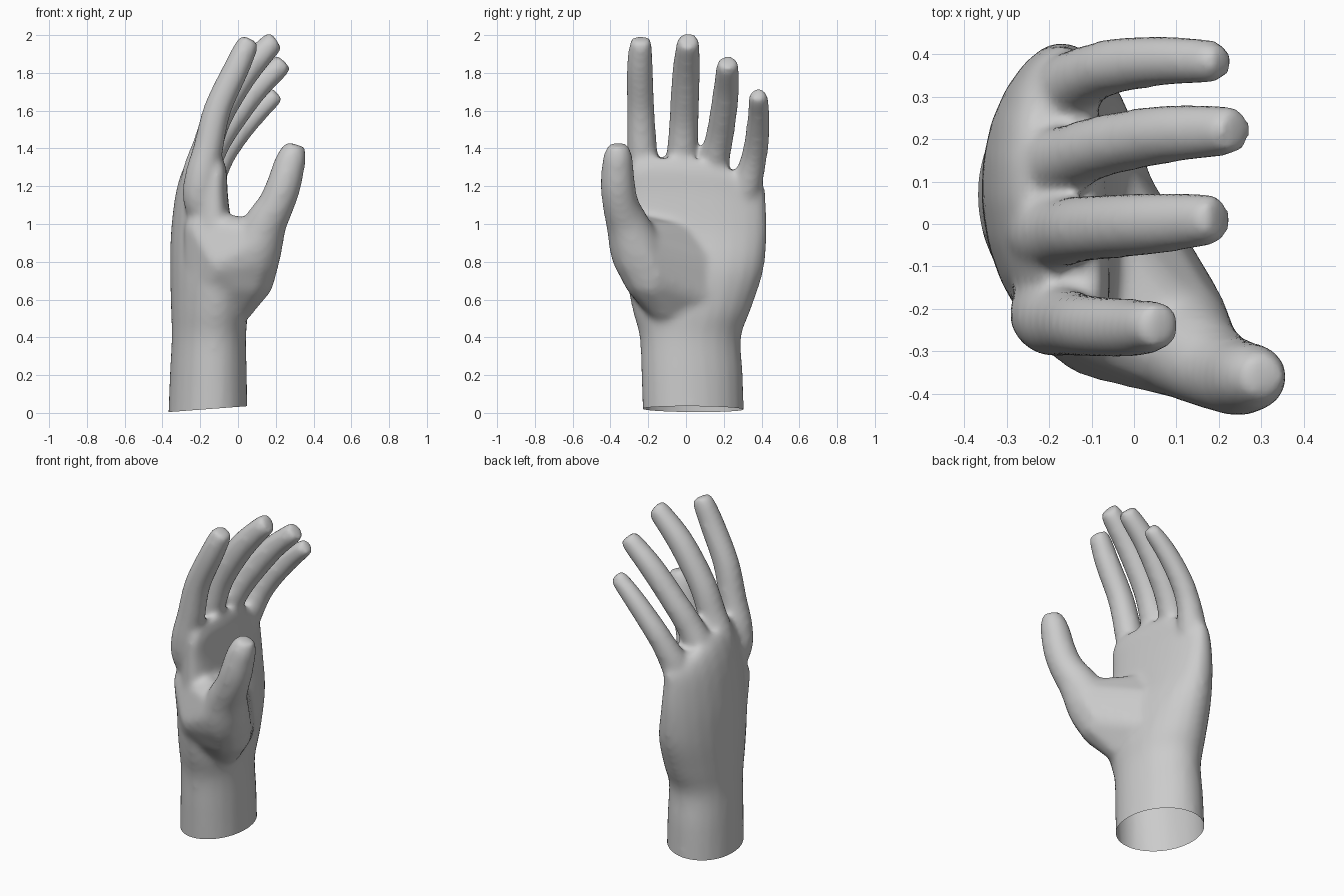
import bpy, bmesh
from math import sin, cos, tau
from mathutils import Vector, Matrix

if "Cube" in bpy.data.objects:
    bpy.data.objects.remove(bpy.data.objects["Cube"])

bm = bmesh.new()
SIDES = 24


def refine(rows, steps=4):
    """Catmull-Rom interpolation between rows of numbers."""
    out = []
    n = len(rows)
    for i in range(n - 1):
        quad = (rows[max(i - 1, 0)], rows[i], rows[i + 1], rows[min(i + 2, n - 1)])
        for k in range(steps):
            t = k / steps
            out.append([b + 0.5 * t * (c - a + t * (2 * a - 5 * b + 4 * c - d
                                                    + t * (3 * (b - c) + d - a)))
                        for a, b, c, d in zip(*quad)])
    return out + [list(rows[-1])]


def loft(rings):
    """Skin a closed solid over a list of point rings."""
    vs = [[bm.verts.new(p) for p in r] for r in rings]
    faces = [bm.faces.new(vs[0][::-1]), bm.faces.new(vs[-1])]
    for a, b in zip(vs, vs[1:]):
        for i in range(SIDES):
            j = (i + 1) % SIDES
            faces.append(bm.faces.new((a[i], a[j], b[j], b[i])))
    bmesh.ops.recalc_face_normals(bm, faces=faces)


def tube(path):
    """Tapered limb through (x, y, z, radius) points."""
    path = refine(path)
    pts = [Vector(p[:3]) for p in path]
    rings = []
    for i, p in enumerate(pts):
        t = (pts[min(i + 1, len(pts) - 1)] - pts[max(i - 1, 0)]).normalized()
        side = Vector((0, 1, 0))
        side = (side - t * side.dot(t)).normalized()
        up = t.cross(side)
        r = path[i][3]
        rings.append([p + r * (side * cos(tau * k / SIDES) + up * sin(tau * k / SIDES))
                      for k in range(SIDES)])
    loft(rings)


def hull(balls):
    """Convex skin stretched over (x, y, z, radius) balls."""
    tmp = bmesh.new()
    for x, y, z, r in balls:
        bmesh.ops.create_icosphere(tmp, subdivisions=2, radius=r,
                                   matrix=Matrix.Translation((x, y, z)))
    bmesh.ops.delete(tmp, geom=tmp.edges[:], context='EDGES_FACES')
    res = bmesh.ops.convex_hull(tmp, input=tmp.verts[:])
    faces = [f for f in res["geom"] if isinstance(f, bmesh.types.BMFace)]
    new = {}
    made = []
    for f in faces:
        for v in f.verts:
            if v not in new:
                new[v] = bm.verts.new(v.co)
        made.append(bm.faces.new([new[v] for v in f.verts]))
    bmesh.ops.recalc_face_normals(bm, faces=made)
    tmp.free()


def slab(z, y0, y1, xb, xp, arch, drop):
    """Palm section: oval, cupped by arch, lowered on the little-finger side."""
    out = []
    for k in range(SIDES):
        c, s = cos(tau * k / SIDES), sin(tau * k / SIDES)
        y = (y0 + y1) / 2 + c * (y1 - y0) / 2
        x = (xb + xp) / 2 + s * (xp - xb) / 2 + arch * c * c - 0.025 * c
        out.append((x, y, z - drop * max(0, c) ** 1.5))
    return out


# Wrist and palm
loft([slab(*r) for r in refine((
    (-0.06, -.228, .308, -.370, .050, 0, 0),
    (0.20, -.237, .302, -.360, .046, 0, 0),
    (0.40, -.246, .292, -.350, .042, 0, 0),
    (0.55, -.285, .345, -.354, .050, .01, 0),
    (0.75, -.320, .410, -.359, .030, .03, 0),
    (0.95, -.315, .430, -.355, -.03, .05, 0),
    (1.15, -.310, .425, -.332, -.06, .05, .03),
    (1.28, -.303, .418, -.297, -.070, .05, .09),
    (1.35, -.270, .375, -.255, -.095, .04, .13)))])

# Thumb
tube([(.02, -.18, .70, .12), (.08, -.25, .84, .145), (.145, -.31, 1.0, .114),
      (.20, -.345, 1.1, .097), (.24, -.36, 1.2, .092), (.268, -.362, 1.3, .085),
      (.290, -.36, 1.37, .074), (.305, -.36, 1.422, .050)])
# Fleshy thumb base running into the palm, the web and the hand's edge
hull([(-.20, -.15, .58, .08), (-.19, -.19, .97, .10), (-.02, -.11, .56, .10),
      (.055, -.19, .72, .145), (.085, -.25, .84, .148), (.11, -.295, .91, .12),
      (-.08, -.26, .80, .11), (-.08, .12, .60, .10), (-.10, .12, .76, .10),
      (-.11, .02, .95, .06)])

# Fingers: index, middle, ring, little
for path in (
    [(-.17, -.17, .95, .05), (-.205, -.205, 1.12, .085), (-.192, -.222, 1.25, .090),
     (-.158, -.232, 1.40, .080), (-.108, -.24, 1.61, .074), (-.01, -.245, 1.82, .070),
     (.045, -.24, 1.94, .062), (.065, -.24, 1.98, .050)],
    [(-.21, 0, .95, .05), (-.23, -.015, 1.12, .080), (-.205, -.02, 1.27, .090),
     (-.165, -.018, 1.40, .082), (-.105, -.01, 1.57, .078), (.03, 0, 1.79, .075),
     (.168, .01, 1.945, .063), (.202, .012, 1.975, .050)],
    [(-.20, .10, .95, .05), (-.22, .12, 1.10, .078), (-.19, .14, 1.26, .086),
     (-.14, .16, 1.38, .078), (-.07, .185, 1.50, .074), (.08, .212, 1.70, .070),
     (.215, .22, 1.83, .060), (.245, .222, 1.86, .048)],
    [(-.17, .24, .92, .05), (-.185, .28, 1.06, .078), (-.155, .32, 1.20, .082),
     (-.10, .355, 1.33, .070), (-.03, .375, 1.44, .066), (.08, .385, 1.57, .060),
     (.18, .383, 1.665, .052), (.21, .382, 1.692, .040)],
):
    tube(path)

mesh = bpy.data.meshes.new("hand")
bm.to_mesh(mesh)
bm.free()
hand = bpy.data.objects.new("hand", mesh)
bpy.context.collection.objects.link(hand)
bpy.context.view_layer.objects.active = hand
hand.select_set(True)

# Fuse all parts into one soft skin
m = hand.modifiers.new("fuse", 'REMESH')
m.mode = 'VOXEL'
m.voxel_size = 0.016
m = hand.modifiers.new("soften", 'SMOOTH')
m.factor = 0.5
m.iterations = 14
for name in ("fuse", "soften"):
    bpy.ops.object.modifier_apply(modifier=name)

# Slanted open cut at the wrist
bm = bmesh.new()
bm.from_mesh(mesh)
bmesh.ops.bisect_plane(bm, geom=bm.verts[:] + bm.edges[:] + bm.faces[:],
                       plane_co=(-.36, 0, .005), plane_no=(-.075, 0, 1), clear_inner=True)
bm.to_mesh(mesh)
bm.free()
bpy.ops.object.shade_smooth()
